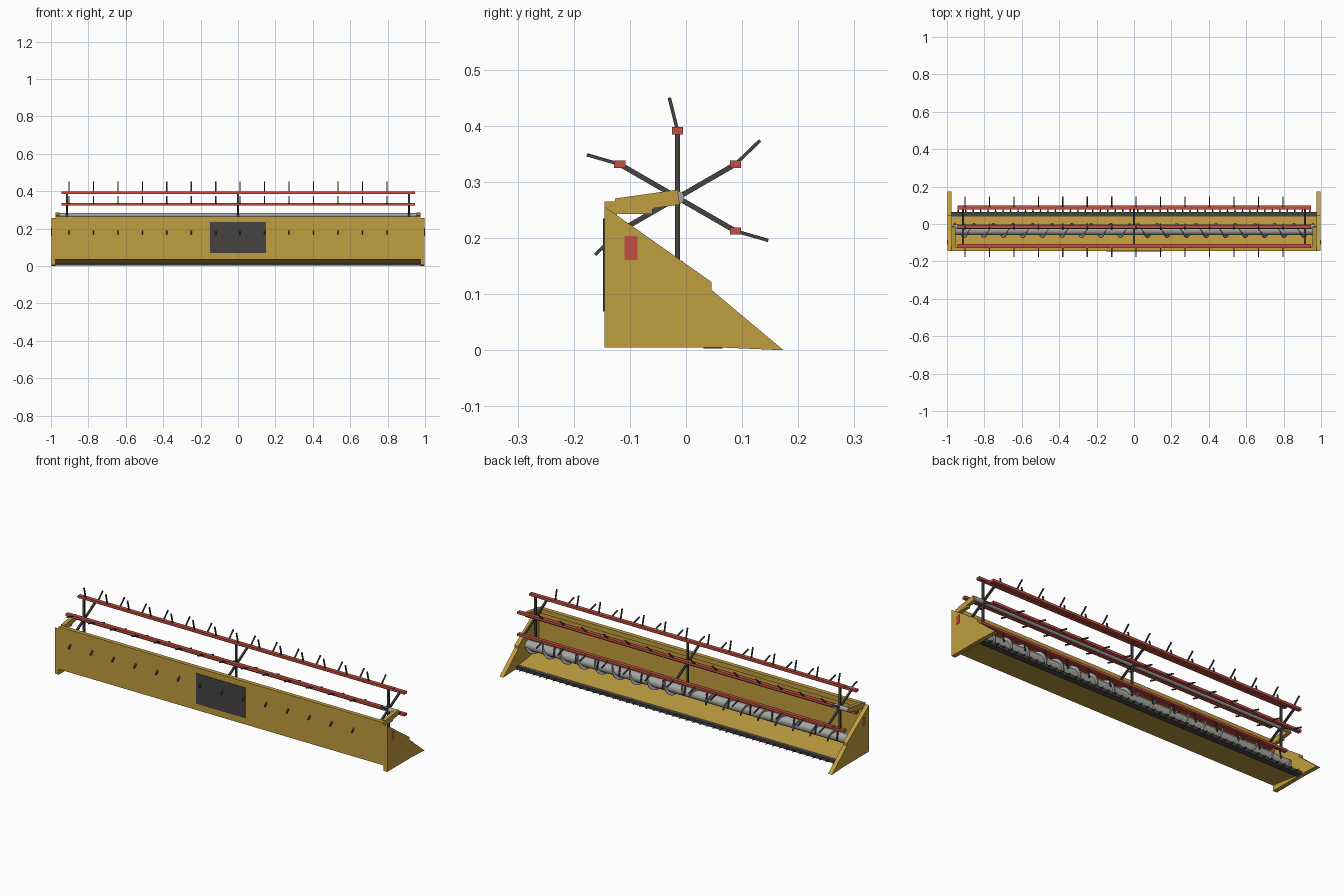
import bpy, bmesh, math
from mathutils import Matrix, Vector

cube = bpy.data.objects.get("Cube")
if cube:
    bpy.data.objects.remove(cube, do_unlink=True)


def material(name, rgb):
    m = bpy.data.materials.new(name)
    m.use_nodes = True
    m.diffuse_color = (*rgb, 1)
    m.node_tree.nodes["Principled BSDF"].inputs["Base Color"].default_value = (*rgb, 1)
    return m


YELLOW = material("golden yellow", (0.53, 0.34, 0.05))
RED = material("brick red", (0.55, 0.08, 0.055))
DARK = material("dark grey", (0.06, 0.057, 0.053))
STEEL = material("light steel", (0.38, 0.38, 0.37))


def finish(name, bm, mat, smooth=False):
    bmesh.ops.recalc_face_normals(bm, faces=bm.faces)
    mesh = bpy.data.meshes.new(name)
    bm.to_mesh(mesh)
    bm.free()
    mesh.materials.append(mat)
    ob = bpy.data.objects.new(name, mesh)
    bpy.context.collection.objects.link(ob)
    if smooth:
        bpy.ops.object.select_all(action='DESELECT')
        bpy.context.view_layer.objects.active = ob
        ob.select_set(True)
        bpy.ops.object.shade_smooth_by_angle()
    return ob


def add_box(bm, center, size, angle=0):
    """Box turned by angle about the x axis."""
    m = (Matrix.Translation(center) @ Matrix.Rotation(angle, 4, 'X')
         @ Matrix.Diagonal((*size, 1)))
    bmesh.ops.create_cube(bm, size=1, matrix=m)


def add_bar(bm, x, start, end, width, thick):
    """Box running between two (y, z) points at a given x."""
    a, b = Vector(start), Vector(end)
    mid, d = (a + b) / 2, b - a
    add_box(bm, (x, mid.x, mid.y), (width, d.length, thick), math.atan2(d.y, d.x))


def add_rod(bm, center, radius, length, sides=16, tip=None):
    """Cylinder along x, or a cone pointing to +y when tip is given."""
    turn = Matrix.Rotation(math.pi / 2, 4, 'Y') if tip is None else Matrix.Rotation(-math.pi / 2, 4, 'X')
    bmesh.ops.create_cone(bm, cap_ends=True, segments=sides, radius1=radius,
                          radius2=radius if tip is None else tip, depth=length,
                          matrix=Matrix.Translation(center) @ turn)


def extrude_profile(bm, points, x0, x1):
    face = bm.faces.new([bm.verts.new((x0, y, z)) for y, z in points])
    out = bmesh.ops.extrude_face_region(bm, geom=[face])
    verts = [v for v in out["geom"] if isinstance(v, bmesh.types.BMVert)]
    bmesh.ops.translate(bm, verts=verts, vec=(x1 - x0, 0, 0))


# Trough: wall, top beam and sloping floor
bm = bmesh.new()
add_box(bm, (0, -0.139, 0.147), (1.95, 0.012, 0.225))
finish("rear_wall", bm, YELLOW)
bm = bmesh.new()
add_box(bm, (0, -0.134, 0.253), (1.95, 0.022, 0.025))
finish("top_beam", bm, YELLOW)
bm = bmesh.new()
add_bar(bm, 0, (-0.14, 0.039), (0.047, 0.014), 1.95, 0.008)
finish("trough_floor", bm, YELLOW)
bm = bmesh.new()
add_box(bm, (0, -0.1455, 0.152), (0.3, 0.004, 0.165))
finish("feed_opening_panel", bm, DARK)

# End plates, marker plates and reel arms
PLATE = [(-0.145, 0.005), (0.06, 0.005), (0.174, 0), (0.045, 0.108),
         (0.045, 0.122), (-0.145, 0.256)]
for side, s in (("left", 1), ("right", -1)):
    bm = bmesh.new()
    extrude_profile(bm, PLATE, s * 0.975, s * 0.998)
    finish(side + "_end_plate", bm, YELLOW)
    bm = bmesh.new()
    add_box(bm, (s * 0.998, -0.098, 0.182), (0.004, 0.023, 0.043))
    finish(side + "_marker", bm, RED)
    bm = bmesh.new()
    add_bar(bm, s * 0.965, (-0.125, 0.257), (-0.013, 0.273), 0.02, 0.027)
    finish(side + "_reel_arm", bm, YELLOW)
    bm = bmesh.new()
    add_box(bm, (s * 0.965, -0.09, 0.252), (0.018, 0.06, 0.018))
    finish(side + "_arm_bracket", bm, YELLOW)

# Cutter bar with pointed guards
bm = bmesh.new()
add_box(bm, (0, 0.048, 0.011), (1.95, 0.034, 0.016))
finish("cutter_bar", bm, DARK)
bm = bmesh.new()
for i in range(48):
    add_rod(bm, (-0.94 + i * 0.04, 0.075, 0.01), 0.006, 0.026, 6, 0.001)
finish("knife_guards", bm, DARK)

# Auger tube with a spiral flight mirrored about the middle
AY, AZ = -0.035, 0.1
bm = bmesh.new()
add_rod(bm, (0, AY, AZ), 0.025, 1.95, 20)
finish("auger_tube", bm, STEEL, True)
bm = bmesh.new()
TURNS, STEPS = 9, 16
for s in (1, -1):
    last = None
    for i in range(TURNS * STEPS + 1):
        a = math.tau * i / STEPS
        x = s * (0.02 + 0.94 * i / (TURNS * STEPS))
        ring = [bm.verts.new((x + dx, AY + r * math.cos(a), AZ + r * math.sin(a)))
                for r, dx in ((0.023, -0.002), (0.04, -0.002), (0.04, 0.002), (0.023, 0.002))]
        if last:
            for k in range(4):
                n = (k + 1) % 4
                bm.faces.new((last[k], last[n], ring[n], ring[k]))
        last = ring
finish("auger_flight", bm, STEEL, True)

# Reel: central tube, six bats, spokes and tines
RY, RZ, RADIUS = -0.015, 0.272, 0.119
bm = bmesh.new()
add_rod(bm, (0, RY, RZ), 0.012, 1.935, 16)
finish("reel_tube", bm, STEEL, True)
spokes, bats, tines = bmesh.new(), bmesh.new(), bmesh.new()
for k in range(6):
    a = math.radians(30 + 60 * k)
    bat = (RY + RADIUS * math.cos(a), RZ + RADIUS * math.sin(a))
    for x in (-0.914, 0, 0.914):
        add_bar(spokes, x, (RY, RZ), bat, 0.01, 0.009)
    add_box(bats, (0, *bat), (1.89, 0.02, 0.013))
    lean = a + math.radians(14)
    tip = (bat[0] + 0.061 * math.cos(lean), bat[1] + 0.061 * math.sin(lean))
    for i in range(14):
        add_bar(tines, -0.904 + i * 0.1308, bat, tip, 0.006, 0.006)
finish("reel_spokes", spokes, DARK)
finish("reel_bats", bats, RED)
finish("reel_tines", tines, DARK)
